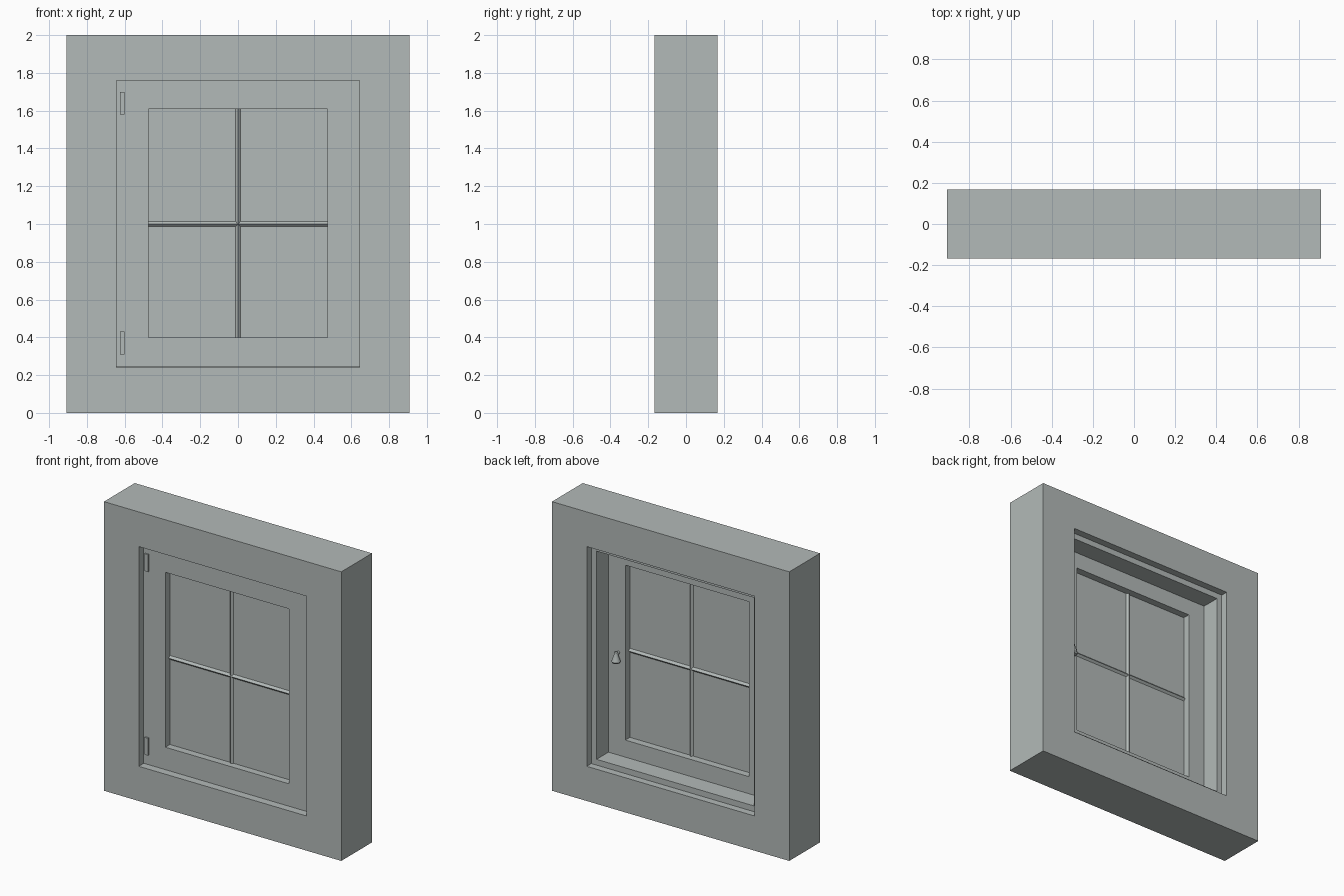
import bpy, bmesh, math
from mathutils import Matrix, Vector

cube = bpy.data.objects.get("Cube")
if cube:
    bpy.data.objects.remove(cube, do_unlink=True)

grey = bpy.data.materials.new("cool grey")
grey.use_nodes = True
colour = (0.45, 0.49, 0.48, 1)
grey.diffuse_color = colour
grey.node_tree.nodes["Principled BSDF"].inputs["Base Color"].default_value = colour


def finish(name, bm):
    bmesh.ops.recalc_face_normals(bm, faces=bm.faces)
    mesh = bpy.data.meshes.new(name)
    bm.to_mesh(mesh)
    bm.free()
    mesh.materials.append(grey)
    obj = bpy.data.objects.new(name, mesh)
    bpy.context.collection.objects.link(obj)
    return obj


def box(name, centre, size):
    bm = bmesh.new()
    bmesh.ops.create_cube(bm, size=1)
    for v in bm.verts:
        v.co = Vector(c + s * k for c, s, k in zip(centre, size, v.co))
    return finish(name, bm)


def frame(name, outer, inner, y0, y1, mid=1.0):
    """Rectangular ring; outer and inner are (half width, half height)."""
    bm = bmesh.new()
    corners = ((-1, -1), (1, -1), (1, 1), (-1, 1))
    loops = [[bm.verts.new((sx * w, y, mid + sz * h)) for sx, sz in corners]
             for (w, h), y in ((outer, y0), (outer, y1), (inner, y1), (inner, y0))]
    for i in range(4):
        a, b = loops[i], loops[(i + 1) % 4]
        for j in range(4):
            k = (j + 1) % 4
            bm.faces.new((a[j], a[k], b[k], b[j]))
    return finish(name, bm)


def rod(name, centre, radius, length, axis, sides, top=None):
    """Prism or cone along an axis."""
    bm = bmesh.new()
    bmesh.ops.create_cone(bm, cap_ends=True, segments=sides, radius1=radius,
                          radius2=radius if top is None else top, depth=length)
    turn = {"X": Matrix.Rotation(math.pi / 2, 4, "Y"),
            "Y": Matrix.Rotation(math.pi / 2, 4, "X"), "Z": Matrix()}[axis]
    bm.transform(Matrix.Translation(centre) @ turn)
    return finish(name, bm)


# Wall and the stop that the sash closes against
DEPTH = 0.168
OPENING = (0.642, 0.76)
PANE = (0.473, 0.605)
SASH_FRONT, SASH_BACK = -0.118, -0.012
GLASS_Y = (SASH_FRONT + SASH_BACK) / 2
frame("wall", (0.908, 1.0), OPENING, -DEPTH, DEPTH)
frame("window_stop", OPENING, (0.602, 0.72), SASH_BACK, 0.118)

# Sash, pane and diamond-section glazing bars
frame("sash", OPENING, PANE, SASH_FRONT, SASH_BACK, 1.003)
box("pane", (0, GLASS_Y, 1.003), (2 * PANE[0], 0.006, 2 * PANE[1]))
rod("vertical_glazing_bar", (0, GLASS_Y, 1.003), 0.017, 2 * PANE[1], "Z", 4)
rod("horizontal_glazing_bar", (0, GLASS_Y, 1.0), 0.017, 2 * PANE[0], "X", 4)

# Hinges on the front
for label, z in (("upper", 1.64), ("lower", 0.37)):
    box(label + "_hinge", (-0.613, SASH_FRONT - 0.004, z), (0.026, 0.012, 0.12))

# Drop handle on the back
rod("handle_stem", (0.525, 0.0, 0.99), 0.01, 0.03, "Y", 16)
profile = ((0, 1.005), (0.011, 1.003), (0.014, 0.985), (0.024, 0.955),
           (0.029, 0.94), (0.024, 0.93), (0, 0.928))
bm = bmesh.new()
verts = [bm.verts.new((r, 0, z)) for r, z in profile]
edges = [bm.edges.new(pair) for pair in zip(verts, verts[1:])]
bmesh.ops.spin(bm, geom=verts + edges, cent=(0, 0, 0), axis=(0, 0, 1),
               angle=2 * math.pi, steps=16, use_duplicate=False)
bmesh.ops.remove_doubles(bm, verts=bm.verts, dist=0.0005)
bm.transform(Matrix.Translation((0.525, 0.015, 0)))
handle = finish("handle_grip", bm)
bpy.ops.object.select_all(action="DESELECT")
handle.select_set(True)
bpy.context.view_layer.objects.active = handle
bpy.ops.object.shade_smooth_by_angle()
